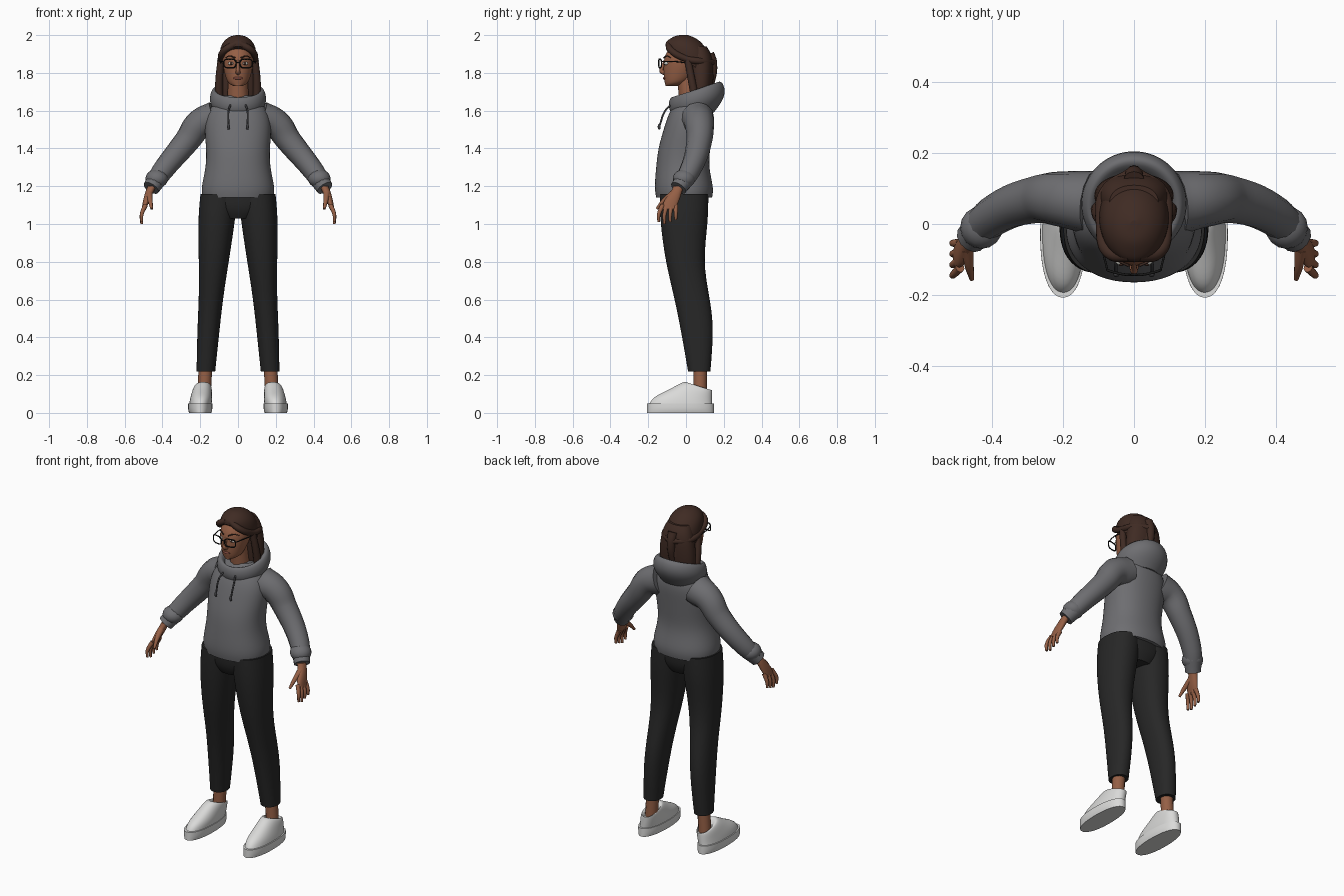
import bpy, bmesh, math
from mathutils import Matrix

if "Cube" in bpy.data.objects:
    bpy.data.objects.remove(bpy.data.objects["Cube"], do_unlink=True)


def material(name, red, green, blue):
    mat = bpy.data.materials.new(name)
    mat.use_nodes = True
    mat.diffuse_color = (red, green, blue, 1)
    for node in mat.node_tree.nodes:
        if node.type == "BSDF_PRINCIPLED":
            node.inputs["Base Color"].default_value = mat.diffuse_color
    return mat


skin = material("brown skin", .3, .115, .06)
hair = material("dark brown hair", .05, .024, .017)
fleece = material("grey fleece", .155, .155, .165)
cord = material("dark grey cord", .05, .05, .055)
cloth = material("charcoal cloth", .02, .02, .02)
leather = material("white leather", .7, .7, .69)
frame = material("black frame", .01, .01, .01)
eye_white = material("eye white", .6, .6, .55)
lip_colour = material("lips", .22, .07, .05)


def blend(ends, t):
    return ends[0] + (ends[1] - ends[0]) * t


def superellipse(angle, exponent):
    """Point on a unit circle squared off by an exponent below one."""
    return [math.copysign(abs(v) ** exponent, v) for v in (math.cos(angle), math.sin(angle))]


def link(name, data, mat):
    data.materials.append(mat)
    ob = bpy.data.objects.new(name, data)
    bpy.context.collection.objects.link(ob)
    return ob


def mesh_object(name, bm, mat):
    for face in bm.faces:
        face.smooth = True
    mesh = bpy.data.meshes.new(name)
    bm.to_mesh(mesh)
    bm.free()
    return link(name, mesh, mat)


def loft(name, mat, rings, lean=(0, 0), tilt=(0, 0), side=1, exponent=.9, count=20):
    """Skin over rings of (y, z, half width, half depth); lean is x, tilt the slope, first to last."""
    bm = bmesh.new()
    crease = bm.edges.layers.float.new("crease_edge")
    rows = []
    for index, (y, z, width, depth) in enumerate(rings):
        t = index / (len(rings) - 1)
        row = []
        for k in range(count):
            across, along = superellipse(math.tau * k / count, exponent)
            x = blend(lean, t) + width * across
            row.append(bm.verts.new((side * x, y + depth * along, z + blend(tilt, t) * depth * along)))
        rows.append(row)
    for low, high in zip(rows, rows[1:]):
        for k in range(count):
            bm.faces.new((low[k - 1], low[k], high[k], high[k - 1]))
    for end in (rows[0], rows[-1]):
        for edge in bm.faces.new(end).edges:
            edge[crease] = 1
            edge.smooth = False
    bmesh.ops.recalc_face_normals(bm, faces=bm.faces)
    ob = mesh_object(name, bm, mat)
    subdivision = ob.modifiers.new("smooth", "SUBSURF")
    subdivision.levels = subdivision.render_levels = 2


def tube(name, mat, points, radii, side=1, cyclic=False):
    """Round tube along a smooth path, its radius blending from end to end."""
    curve = bpy.data.curves.new(name, "CURVE")
    curve.dimensions = "3D"
    curve.bevel_depth = 1
    curve.resolution_u = 6
    curve.use_fill_caps = not cyclic
    spline = curve.splines.new("BEZIER")
    spline.bezier_points.add(len(points) - 1)
    for index, (point, (x, y, z)) in enumerate(zip(spline.bezier_points, points)):
        point.co = (side * x, y, z)
        point.radius = blend(radii, index / (len(points) - 1))
        point.handle_left_type = point.handle_right_type = "AUTO"
    spline.use_cyclic_u = cyclic
    link(name, curve, mat)


def ball(name, mat, centre, size, side=1):
    bm = bmesh.new()
    x, y, z = centre
    place = Matrix.Translation((side * x, y, z)) @ Matrix.Diagonal((*size, 1))
    bmesh.ops.create_uvsphere(bm, u_segments=16, v_segments=10, radius=1, matrix=place)
    mesh_object(name, bm, mat)


# Hooded top
loft("hoodie_body", fleece, [
    (-.01, 1.14, .19, .15), (-.01, 1.19, .2, .16), (-.02, 1.3, .17, .14), (-.01, 1.4, .17, .14),
    (.01, 1.5, .18, .13), (.03, 1.6, .17, .12), (.04, 1.68, .08, .07)])
loft("hood", fleece, [
    (.04, 1.58, .12, .11), (.06, 1.65, .16, .16), (.055, 1.72, .14, .14),
    (.05, 1.71, .11, .11), (.04, 1.62, .07, .07)], tilt=(.1, .5), exponent=1)

# Neck and head
tube("neck", skin, [(0, .03, 1.6), (0, 0, 1.8)], radii=(.06, .05))
loft("head", skin, [
    (-.08, 1.73, .02, .03), (-.06, 1.74, .05, .05), (-.04, 1.77, .065, .08), (-.02, 1.85, .085, .1),
    (-.01, 1.9, .085, .105), (0, 1.98, .04, .05)], exponent=1)
tube("nose", skin, [(0, -.11, 1.87), (0, -.125, 1.83), (0, -.13, 1.81), (0, -.11, 1.8)], radii=(.006, .014))
ball("lips", lip_colour, (0, -.112, 1.772), size=(.025, .01, .008))

# Hair: swept cap, long back and gathered tail
loft("hair_cap", hair, [
    (.02, 1.85, .1, .13), (.02, 1.9, .1, .13), (.02, 1.95, .09, .1), (.01, 1.99, .05, .06),
    (0, 2, .01, .01)], tilt=(-.7, 0), exponent=1)
loft("hair_back", hair, [
    (.08, 1.65, .1, .05), (.08, 1.72, .12, .06), (.08, 1.88, .1, .07), (.06, 1.94, .07, .05)])
tube("hair_tail", hair, [(0, .12, 1.9), (0, .14, 1.85), (0, .12, 1.7)], radii=(.03, .02))

# Trouser seat joining the legs
loft("trouser_seat", cloth, [(-.01, 1.03, .1, .1), (-.01, 1.08, .18, .13), (-.01, 1.16, .19, .13)])

tube("glasses_bridge", frame, [(-.01, -.143, 1.855), (.01, -.143, 1.855)], radii=(.003, .003))

for label, side in (("left_", 1), ("right_", -1)):
    # Eyes, brows and spectacles
    ball(label + "eye", eye_white, (.036, -.103, 1.85), size=(.017, .014, .009), side=side)
    ball(label + "iris", hair, (.036, -.113, 1.85), size=(.007, .006, .008), side=side)
    tube(label + "brow", hair, [(.016, -.117, 1.88), (.045, -.103, 1.89), (.066, -.08, 1.88)],
         radii=(.004, .002), side=side)
    rim = []
    for k in range(16):
        across, up = superellipse(math.tau * k / 16, exponent=.6)
        x = .043 + .032 * across
        rim.append((x, -.144 + 2.5 * x * x, 1.85 + .023 * up))
    tube(label + "glasses_rim", frame, rim, radii=(.0035, .0035), side=side, cyclic=True)
    tube(label + "glasses_arm", frame, [(.075, -.13, 1.86), (.09, -.06, 1.86), (.09, .02, 1.85)],
         radii=(.003, .003), side=side)

    # Hair locks
    tube(label + "swept_lock", hair, [
        (.01, -.09, 1.955), (.07, -.08, 1.92), (.09, 0, 1.875), (.08, .09, 1.86), (.01, .14, 1.855)],
        radii=(.018, .018), side=side)
    tube(label + "hanging_lock", hair, [(.09, .01, 1.87), (.1, .03, 1.76), (.1, .05, 1.66)],
         radii=(.018, .022), side=side)

    # Sleeve with gathered cuff
    tube(label + "sleeve", fleece, [
        (.12, .06, 1.56), (.2, .07, 1.53), (.27, .07, 1.44), (.4, .02, 1.28), (.46, -.04, 1.19)],
        radii=(.09, .045), side=side)
    ball(label + "sleeve_gather", fleece, (.43, -.01, 1.24), size=(.06, .06, .05), side=side)

    # Hand
    loft(label + "palm", skin, [
        (-.04, 1.2, .024, .028), (-.05, 1.17, .022, .03), (-.08, 1.12, .02, .045), (-.09, 1.08, .01, .035)],
        lean=(.455, .5), side=side, count=12)
    for index, finger in enumerate(("little", "ring", "middle", "index")):
        y = -.054 - .023 * index
        fan = -.007 * index
        tip = 1 + .01 * abs(index - 2)
        tube(label + finger + "_finger", skin, [(.49, y, 1.1), (.51, y + fan, 1.05), (.51, y + fan, tip)],
             radii=(.013, .007), side=side)
    tube(label + "thumb", skin, [(.47, -.07, 1.16), (.464, -.12, 1.12), (.457, -.155, 1.08)],
         radii=(.018, .007), side=side)

    # Drawstring with knotted end
    tube(label + "drawstring", cord, [(.035, -.07, 1.64), (.05, -.11, 1.6), (.05, -.14, 1.52)],
         radii=(.005, .005), side=side)
    ball(label + "string_end", cord, (.05, -.142, 1.515), size=(.008, .008, .016), side=side)

    # Trouser leg, ankle and shoe
    loft(label + "trouser_leg", cloth, [
        (-.01, 1.16, .1, .13), (-.01, 1.02, .1, .13), (-.01, .8, .08, .1), (.03, .62, .065, .095),
        (.06, .45, .06, .09), (.07, .22, .05, .06)], lean=(.1, .17), side=side)
    tube(label + "ankle", skin, [(.17, .075, .28), (.18, .075, .1)], radii=(.036, .036), side=side)
    loft(label + "sole", leather, [(-.03, 0, .06, .18), (-.03, .02, .066, .18), (-.03, .05, .065, .18)],
         lean=(.2, .2), side=side)
    loft(label + "shoe", leather, [
        (-.03, .04, .06, .17), (-.02, .07, .06, .16), (.02, .1, .055, .12), (.05, .13, .05, .09),
        (.07, .15, .04, .07), (.075, .12, .03, .05)], lean=(.2, .18), tilt=(0, -.4), side=side)
